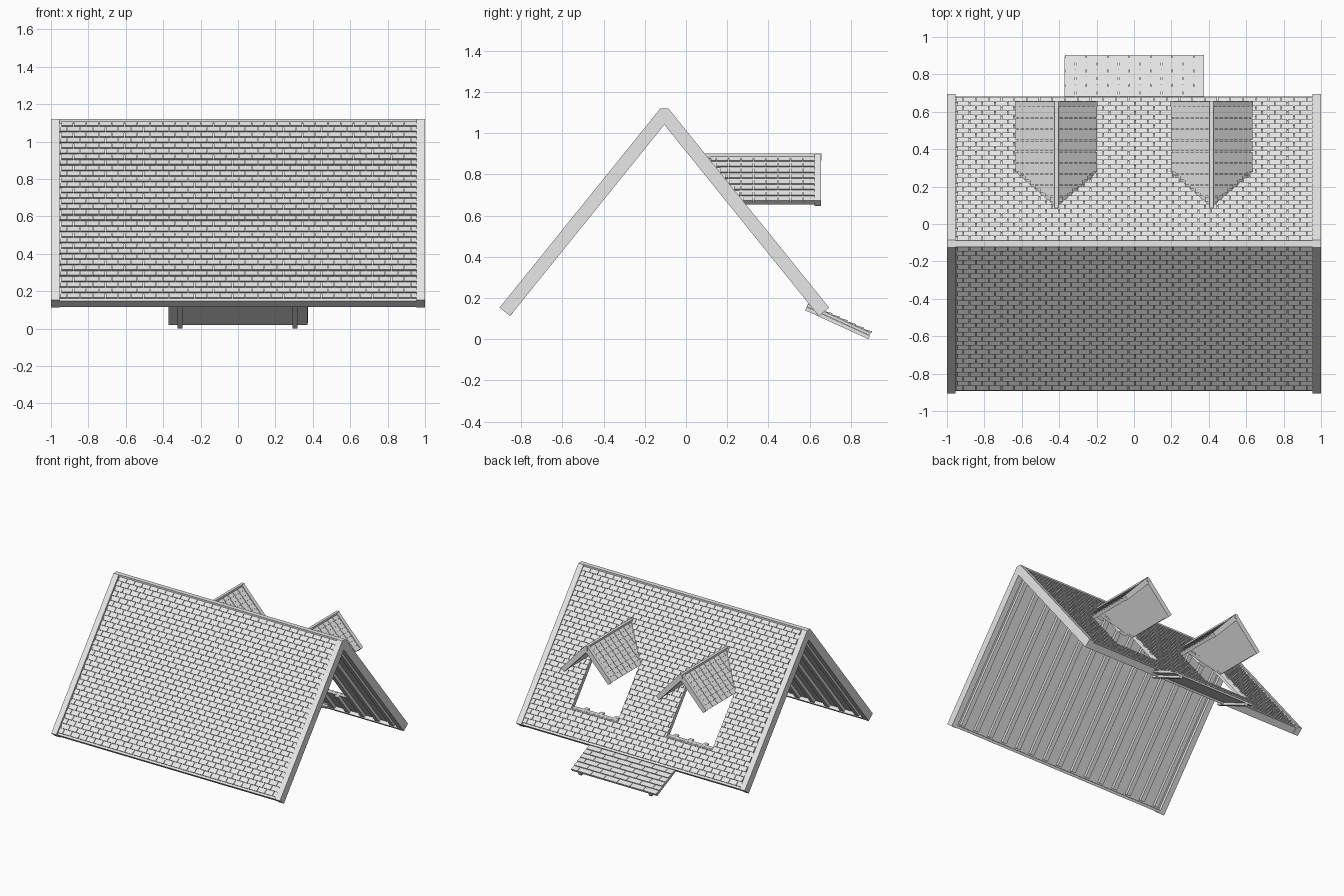
import bpy, bmesh, math
from mathutils import Matrix, Vector

cube = bpy.data.objects.get("Cube")
if cube:
    bpy.data.objects.remove(cube, do_unlink=True)

grey = bpy.data.materials.new("pale_grey")
grey.use_nodes = True
grey.diffuse_color = (0.8, 0.8, 0.8, 1)
grey.node_tree.nodes["Principled BSDF"].inputs["Base Color"].default_value = (0.8, 0.8, 0.8, 1)


def frame(origin, u, s, n):
    """Local axes: u along the ridge, s down the slope, n outward."""
    m = Matrix((u, s, n)).transposed().to_4x4()
    m.translation = Vector(origin)
    return m


def prism(bm, m, outline, lo, hi):
    """Extrude an outline in the local first two axes between two heights."""
    a = [bm.verts.new(m @ Vector((p[0], p[1], lo))) for p in outline]
    b = [bm.verts.new(m @ Vector((p[0], p[1], hi))) for p in outline]
    bm.faces.new(a)
    bm.faces.new(b[::-1])
    for i in range(len(a)):
        j = (i + 1) % len(a)
        bm.faces.new((a[j], a[i], b[i], b[j]))


def box(bm, m, u, s, n):
    prism(bm, m, [(u[0], s[0]), (u[1], s[0]), (u[1], s[1]), (u[0], s[1])], *n)


def shingles(bm, m, left, right, s0, s1, rows, width, base, thick, stagger=0.5):
    """Wedge-shaped shingles in rows; left(s) gives the start of each row."""
    pitch = (s1 - s0) / rows
    for r in range(rows):
        a, b = s0 + r * pitch, s0 + (r + 0.98) * pitch
        start = left(b)
        u = right + (width * stagger if r % 2 else 0)
        while u > start + 0.004:
            hi, lo = min(u, right), max(u - width, start)
            if hi - lo > 0.01:
                lo += 0.004
                first = len(bm.verts)
                box(bm, m, (lo, hi), (a, b), (base, base + thick))
                bm.verts.ensure_lookup_table()
                # thin the upper edge so each row steps over the next
                inv_n = m.to_3x3().col[2] * thick * 0.7
                for k in (4, 5):
                    bm.verts[first + k].co -= inv_n
            u -= width


def finish(name, bm):
    bmesh.ops.recalc_face_normals(bm, faces=bm.faces)
    mesh = bpy.data.meshes.new(name)
    bm.to_mesh(mesh)
    bm.free()
    mesh.materials.append(grey)
    ob = bpy.data.objects.new(name, mesh)
    bpy.context.collection.objects.link(ob)
    return ob


def cut(ob, cutter):
    mod = ob.modifiers.new("opening", 'BOOLEAN')
    mod.operation, mod.solver, mod.object = 'DIFFERENCE', 'EXACT', cutter
    bpy.context.view_layer.objects.active = ob
    bpy.ops.object.modifier_apply(modifier=mod.name)


RIDGE_Y, APEX_Z, HALF = -0.105, 1.145, 0.8
ANG = math.radians(51.1)
C, S = math.cos(ANG), math.sin(ANG)
WORLD = Matrix.Identity(4)
ACROSS_X = frame((0, RIDGE_Y, 0), (0, 1, 0), (0, 0, 1), (1, 0, 0))
DORMERS = {"left": 0.415, "right": -0.415}


def slope_y(z):
    return RIDGE_Y + (APEX_Z - z) * C / S


# Cutters for the openings under the dormers
cutters = []
for side, cx in DORMERS.items():
    bm = bmesh.new()
    m = frame((cx, 0, 0), (1, 0, 0), (0, 0, 1), (0, 1, 0))
    prism(bm, m, [(-0.2, 0.32), (0.2, 0.32), (0.2, 0.66), (0, 0.85), (-0.2, 0.66)], 0.03, 0.8)
    c = finish(side + "_opening_cutter", bm)
    c.hide_render = True
    cutters.append(c)

# Main roof slopes: deck, shingles, rafters, eave board
for side, d in (("front", -1), ("back", 1)):
    m = frame((0, RIDGE_Y, APEX_Z), (1, 0, 0), (0, d * C, -S), (0, d * S, C))
    parts = []
    bm = bmesh.new()
    box(bm, m, (-0.957, 0.957), (0.035, 1.25), (-0.04, -0.016))
    parts.append(finish(side + "_roof_deck", bm))

    bm = bmesh.new()
    shingles(bm, m, lambda s: -0.955, 0.955, 0.035, 1.255, 32, 0.068, -0.015, 0.012)
    parts.append(finish(side + "_roof_shingles", bm))

    bm = bmesh.new()
    for i in range(15):
        x = -0.91 + i * 0.13
        box(bm, m, (x - 0.018, x + 0.018), (0.075, 1.24), (-0.064, -0.041))
    parts.append(finish(side + "_rafters", bm))

    if d > 0:
        for ob in parts:
            for c in cutters:
                cut(ob, c)

    bm = bmesh.new()
    box(bm, m, (-0.985, 0.985), (1.25, 1.27), (-0.066, -0.014))
    finish(side + "_eave_board", bm)

for c in cutters:
    bpy.data.objects.remove(c, do_unlink=True)

# Gable boards at both ends
T = 0.065
half_profile = [(0.02, 1.12), (HALF, APEX_Z - HALF * S / C),
                (HALF - T * S, APEX_Z - HALF * S / C - T * C)]
gable = half_profile + [(0, APEX_Z - T / C)] + [(-y, z) for y, z in reversed(half_profile)]
for side, x in (("left", 0.955), ("right", -1.0)):
    bm = bmesh.new()
    prism(bm, ACROSS_X, gable, x, x + 0.045)
    finish(side + "_gable_boards", bm)

# Ridge beam
bm = bmesh.new()
box(bm, WORLD, (-0.99, 0.99), (RIDGE_Y - 0.018, RIDGE_Y + 0.018), (1.06, 1.12))
finish("ridge_beam", bm)

# Dormer roofs
DA = math.radians(46.8)
DC, DS = math.cos(DA), math.sin(DA)
DZ, DLEN = 0.908, 0.322
for side, cx in DORMERS.items():
    deck, tiles = bmesh.new(), bmesh.new()
    for d in (1, -1):
        m = frame((cx, 0, DZ), (0, 1, 0), (d * DC, 0, -DS), (d * DS, 0, DC))

        def start(s):
            return slope_y(DZ - s * DS)

        prism(deck, m, [(start(0.01) - 0.015, 0.01), (0.63, 0.01),
                        (0.63, DLEN - 0.005), (start(DLEN) - 0.015, DLEN - 0.005)], -0.034, -0.011)
        shingles(tiles, m, start, 0.625, 0.015, DLEN, 8, 0.06, -0.01, 0.008, 0)
    finish(side + "_dormer_deck", deck)
    finish(side + "_dormer_shingles", tiles)

    bm = bmesh.new()
    m = frame((cx, 0, 0), (1, 0, 0), (0, 0, 1), (0, 1, 0))
    ex, ez, t = DLEN * DC, DZ - DLEN * DS, 0.038
    half = [(0.011, DZ - 0.008), (ex, ez), (ex - t * DS, ez - t * DC)]
    prism(bm, m, half + [(0, DZ - t / DC)] + [(-x, z) for x, z in reversed(half)], 0.625, 0.655)
    finish(side + "_dormer_gable_boards", bm)

    bm = bmesh.new()
    box(bm, WORLD, (cx - 0.011, cx + 0.011), (0.085, 0.658), (0.868, 0.902))
    finish(side + "_dormer_ridge", bm)

# Small awning below the back eave, on two beams
AA = math.radians(24.5)
AC, AS = math.cos(AA), math.sin(AA)
m = frame((0, 0.595, 0.178), (1, 0, 0), (0, AC, -AS), (0, AS, AC))
bm = bmesh.new()
box(bm, m, (-0.372, 0.372), (0, 0.335), (-0.022, -0.009))
finish("awning_deck", bm)
bm = bmesh.new()
shingles(bm, m, lambda s: -0.375, 0.375, 0, 0.34, 8, 0.115, -0.008, 0.009)
finish("awning_shingles", bm)
bm = bmesh.new()
for x in (-0.31, 0.305):
    box(bm, m, (x - 0.013, x + 0.013), (0, 0.338), (-0.041, -0.023))
finish("awning_beams", bm)
